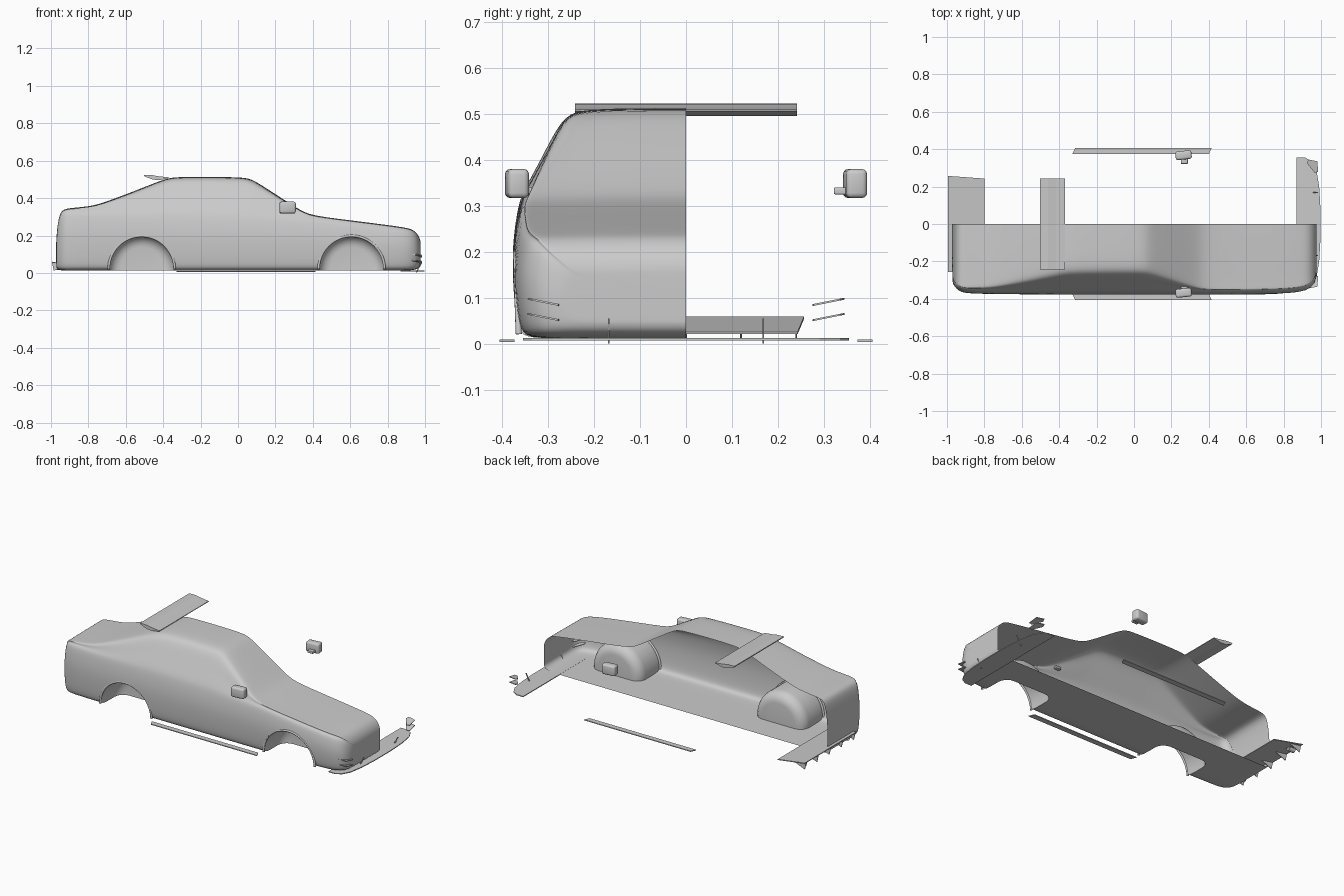
import bpy, bmesh, math
from mathutils import Vector, Matrix

if "Cube" in bpy.data.objects:
    bpy.data.objects.remove(bpy.data.objects["Cube"])


def new_object(name, bm, smooth=None):
    bmesh.ops.recalc_face_normals(bm, faces=bm.faces[:])
    me = bpy.data.meshes.new(name)
    bm.to_mesh(me)
    bm.free()
    ob = bpy.data.objects.new(name, me)
    bpy.context.collection.objects.link(ob)
    if smooth:
        shade(ob, smooth)
    return ob


def shade(ob, angle=40):
    bpy.ops.object.select_all(action='DESELECT')
    ob.select_set(True)
    bpy.context.view_layer.objects.active = ob
    bpy.ops.object.shade_smooth_by_angle(angle=math.radians(angle))


def prism(name, pts, a, b, axis, fn=None):
    """Extrude a 2D outline from a to b along an axis; fn reshapes points."""
    def place(p, t):
        v = {'x': (t, *p), 'y': (p[0], t, p[1]), 'z': (*p, t)}[axis]
        return fn(Vector(v)) if fn else v
    bm = bmesh.new()
    lo = [bm.verts.new(place(p, a)) for p in pts]
    hi = [bm.verts.new(place(p, b)) for p in pts]
    bm.faces.new(lo)
    bm.faces.new(hi)
    n = len(pts)
    for i in range(n):
        bm.faces.new((lo[i], lo[(i + 1) % n], hi[(i + 1) % n], hi[i]))
    return new_object(name, bm)


def rounded_box(name, lo, hi, bevel, rot=0):
    bm = bmesh.new()
    bmesh.ops.create_cube(bm, size=1)
    lo, hi = Vector(lo), Vector(hi)
    bmesh.ops.scale(bm, vec=hi - lo, verts=bm.verts[:])
    bmesh.ops.bevel(bm, geom=bm.edges[:], offset=bevel, segments=3, profile=0.5, affect='EDGES')
    bmesh.ops.rotate(bm, matrix=Matrix.Rotation(rot, 3, 'Z'), verts=bm.verts[:])
    bmesh.ops.translate(bm, vec=(lo + hi) / 2, verts=bm.verts[:])
    return new_object(name, bm, 40)


# Body stations: x, bottom z, top z, half width
STATIONS = [
    (-.972, .035, .17, .29), (-.971, .03, .185, .305), (-.966, .02, .25, .325),
    (-.952, .014, .325, .345), (-.925, .012, .343, .366), (-.88, .012, .348, .372),
    (-.78, .012, .357, .375), (-.70, .012, .382, .376), (-.55, .012, .439, .377),
    (-.43, .012, .487, .378), (-.37, .012, .508, .378), (-.31, .012, .513, .378),
    (-.15, .012, .514, .378), (.01, .012, .511, .378), (.065, .012, .505, .378),
    (.12, .012, .473, .378), (.24, .012, .395, .378), (.34, .012, .33, .378),
    (.40, .012, .306, .378), (.60, .012, .281, .377), (.80, .012, .256, .373),
    (.89, .012, .243, .364), (.93, .014, .234, .350), (.957, .02, .212, .330),
    (.972, .032, .185, .300), (.976, .045, .165, .275), (.977, .05, .155, .265)]


def belt(x):
    if x < .4:
        return .33 - (x + .95) * .027
    return .294 - (x - .4) * .13


def ring(x, zb, zt, w):
    b = min(belt(x), zt - .012)
    d, h = zt - b, b - zb
    g = w - .024 - .45 * d
    half = [(w - .09, zb), (w - .025, zb + .002), (w - .010, zb + .025),
            (w - .002, zb + .38 * h), (w, zb + .62 * h), (w - .006, zb + .82 * h),
            (w - .015, b - .006), (w - .026, b + .12 * d),
            ((w - .024 + g) / 2, b + .5 * d), (g + .006, zt - .1 * d),
            (g - .03, zt - .003), (g * .5, zt)]
    return ([(x, 0, zb)] + [(x, y, z) for y, z in half] + [(x, 0, zt)]
            + [(x, -y, z) for y, z in reversed(half)])


# Body: lofted sections, smoothed
bm = bmesh.new()
rings = [[bm.verts.new(p) for p in ring(*s)] for s in STATIONS]
n = len(rings[0])
for r, s in zip(rings, rings[1:]):
    for i in range(n):
        bm.faces.new((r[i], r[(i + 1) % n], s[(i + 1) % n], s[i]))
bm.faces.new(rings[0])
bm.faces.new(rings[-1])
body = new_object("car_body", bm)
sub = body.modifiers.new("smooth", 'SUBSURF')
sub.levels = sub.render_levels = 2

# Wheel wells cut from the body
cutters = []
for label, x in (("front", .607), ("rear", -.515)):
    bm = bmesh.new()
    bmesh.ops.create_cone(bm, segments=48, radius1=.172, radius2=.172, depth=.35, cap_ends=True)
    inner = [e for e in bm.edges if all(v.co.z < 0 for v in e.verts)]
    bmesh.ops.bevel(bm, geom=inner, offset=.06, segments=5, profile=.5, affect='EDGES')
    bmesh.ops.rotate(bm, matrix=Matrix.Rotation(math.pi / 2, 3, 'X'), verts=bm.verts[:])
    bmesh.ops.translate(bm, vec=(x, -.345, .027), verts=bm.verts[:])
    cut = new_object(label + "_well_cutter", bm)
    cut.hide_render = True
    cutters.append(cut)
    mod = body.modifiers.new("well", 'BOOLEAN')
    mod.object, mod.operation, mod.solver = cut, 'DIFFERENCE', 'EXACT'

    # Arch lip
    cu = bpy.data.curves.new(label + "_arch_lip", 'CURVE')
    cu.dimensions = '3D'
    cu.bevel_depth = .007
    cu.bevel_resolution = 2
    sp = cu.splines.new('POLY')
    sp.points.add(24)
    for i, p in enumerate(sp.points):
        a = math.pi * i / 24
        z = .022 + .176 * math.sin(a)
        p.co = (x + .176 * math.cos(a), -.364 - .006 * math.sin(a), z, 1)
    bpy.context.collection.objects.link(bpy.data.objects.new(label + "_arch_lip", cu))

# Keep the half of the shell that is present, open along the middle
bpy.context.view_layer.update()
dg = bpy.context.evaluated_depsgraph_get()
me = bpy.data.meshes.new_from_object(body.evaluated_get(dg))
body.modifiers.clear()
bm = bmesh.new()
bm.from_mesh(me)
bmesh.ops.bisect_plane(bm, geom=bm.verts[:] + bm.edges[:] + bm.faces[:], dist=1e-5,
                       plane_co=(0, 0, 0), plane_no=(0, 1, 0), clear_outer=True)
bm.to_mesh(me)
bm.free()
body.data = me
shade(body, 40)
for c in cutters:
    bpy.data.objects.remove(c)

# Roof wing
prism("rear_wing", [(-.503, .524), (-.50, .516), (-.455, .499), (-.42, .496), (-.37, .507),
                    (-.37, .511), (-.42, .516), (-.46, .523)], -.242, .242, 'y')

# Front splitter
edge = [(.87, .355), (.915, .355), (.95, .335), (.975, .29), (.99, .2), (.997, .08)]
prism("front_splitter", edge + [(x, -y) for x, y in reversed(edge)], .008, .013, 'z')

# Rear diffuser plate and its fins
prism("rear_diffuser", [(-.80, .243), (-.995, .257), (-.995, -.257), (-.80, -.243)], 0, .005, 'z',
      lambda v: Vector((v.x, v.y, v.z + .022 + (-.80 - v.x) * .17)))
for i in range(5):
    y = -.24 + .12 * i
    prism("diffuser_fin", [(-.91, .042), (-.995, .056), (-.985, .012)], y - .002, y + .002, 'y')

# Paired details on both sides
for s in (-1, 1):
    rounded_box("door_mirror", (.222, s * .368 - .023, .318), (.308, s * .368 + .023, .381), .011, .1)
    rounded_box("mirror_stalk", (.25, s * .338 - .016, .326), (.288, s * .338 + .016, .341), .003)
    prism("side_skirt", [(-.33, s * .373), (-.315, s * .406), (.415, s * .406), (.40, s * .373)],
          .005, .010, 'z')
    prism("splitter_strut", [(.95, .002), (.957, .002), (.985, .056), (.978, .056)],
          s * .168 - .002, s * .168 + .002, 'y')
    for z in (.05, .083):
        prism("front_canard", [(.925, s * .325), (.932, s * .345), (.98, s * .335), (.985, s * .278),
                               (.965, s * .275)], 0, .004, 'z',
              lambda v, z=z: Vector((v.x, v.y, v.z + z + (abs(v.y) - .275) * .2)))
    # Exhaust tips
    bm = bmesh.new()
    bmesh.ops.create_cone(bm, segments=20, radius1=.014, radius2=.014, depth=.04, cap_ends=False)
    bmesh.ops.rotate(bm, matrix=Matrix.Rotation(math.pi / 2, 3, 'Y'), verts=bm.verts[:])
    bmesh.ops.translate(bm, vec=(-.95, s * .21, .029), verts=bm.verts[:])
    new_object("exhaust_tip", bm, 40)
